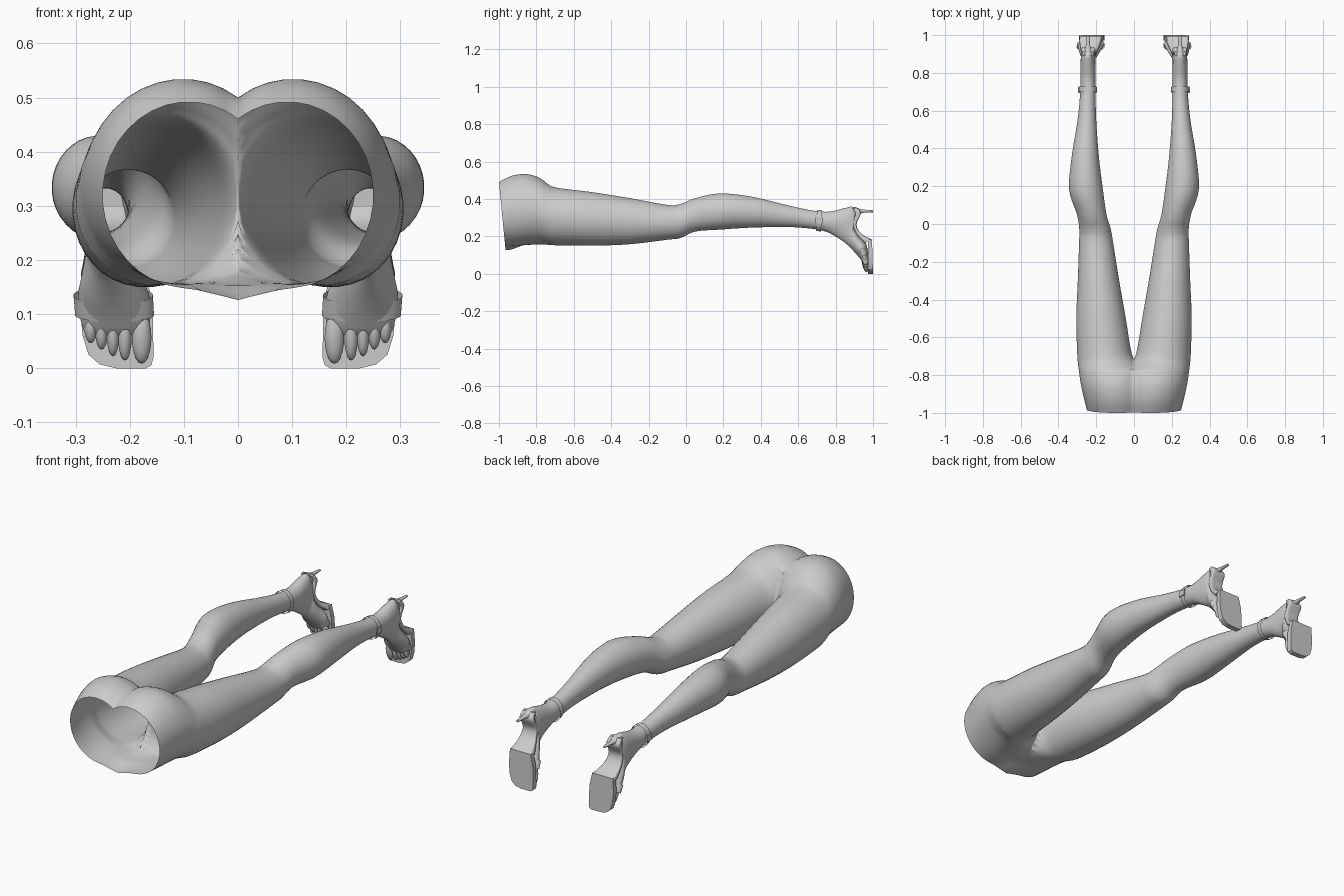
import bpy, bmesh
from math import sin, cos, pi, radians
from mathutils import Matrix, Vector

if "Cube" in bpy.data.objects:
    bpy.data.objects.remove(bpy.data.objects["Cube"])


def finish(name, bm, angle=40):
    """Turn a right-hand half into a mirrored, smooth-shaded object."""
    me = bpy.data.meshes.new(name)
    bmesh.ops.delete(bm, geom=[v for v in bm.verts if not v.link_faces], context='VERTS')
    bm.to_mesh(me)
    bm.free()
    ob = bpy.data.objects.new(name, me)
    bpy.context.collection.objects.link(ob)
    mod = ob.modifiers.new("mirror", 'MIRROR')
    mod.merge_threshold = 0.0005
    bpy.ops.object.select_all(action='DESELECT')
    ob.select_set(True)
    bpy.context.view_layer.objects.active = ob
    bpy.ops.object.shade_smooth_by_angle(angle=radians(angle))
    return ob


def smooth(rows, steps):
    """Catmull-Rom interpolation between station rows."""
    out = []
    for i in range(len(rows) - 1):
        a, b, c, d = (rows[max(0, min(len(rows) - 1, i + k))] for k in (-1, 0, 1, 2))
        for s in range(steps):
            t = s / steps
            out.append([q + .5 * t * (r - p + t * (2*p - 5*q + 4*r - e + t * (3*(q - r) + e - p)))
                        for p, q, r, e in zip(a, b, c, d)])
    return out + [list(rows[-1])]


def step01(a, b, y):
    t = max(0, min(1, (y - a) / (b - a)))
    return t * t * (3 - 2 * t)


def loft(rows, n=36, power=1, grow=0, caps=False, shape=None):
    """Loft rings; each row is y,z of the upper edge, y,z of the lower edge, inner x, outer x."""
    bm = bmesh.new()
    sp = lambda v: abs(v) ** power * (1 if v > 0 else -1)
    rings = []
    for yt, zt, yb, zb, xi, xo in rows:
        top, bot = Vector((0, yt, zt)), Vector((0, yb, zb))
        g = (top - bot).normalized() * grow
        top, bot = top + g, bot - g
        ring = []
        for j in range(n):
            a = 2 * pi * (j + .5) / n
            p = bot.lerp(top, (sp(sin(a)) + 1) / 2)
            p.x = (xi + xo) / 2 + ((xo - xi) / 2 + grow) * sp(cos(a))
            if shape:
                shape(p, a, zb)
            ring.append(bm.verts.new(p))
        rings.append(ring)
    for r, s in zip(rings, rings[1:]):
        for j in range(n):
            k = (j + 1) % n
            quad = (r[j], s[j], s[k], r[k])
            if any(v.co.x > 1e-5 for v in quad):
                bm.faces.new(quad)
    if caps:
        bm.faces.new(rings[0])
        bm.faces.new(rings[-1][::-1])
    return bm


# Hips, thigh, knee, calf: y, inner x, outer x, bottom z, top z
HIP = -.2713   # inner/outer ratio that puts the cleft on the centre plane
leg = [(-1.0, HIP*.25, .25, .148, .492), (-.93, HIP*.266, .266, .15, .525),
       (-.85, HIP*.282, .282, .155, .534), (-.78, HIP*.292, .292, .156, .512),
       (-.74, -.03, .297, .155, .482), (-.69, .01, .301, .152, .461),
       (-.5, .043, .306, .15, .437), (-.3, .078, .298, .158, .405),
       (-.1, .11, .291, .182, .369), (-.03, .122, .29, .191, .374),
       (.05, .145, .302, .226, .405), (.18, .164, .343, .236, .43),
       (.35, .185, .331, .247, .413), (.55, .2, .299, .25, .365),
       (.68, .203, .286, .24, .338)]
leg = [(y, t, y, b, i, o) for y, i, o, b, t in leg]

# Ankle, heel, arch, ball of the foot (rings turn downward)
foot = [(.77, .333, .75, .225, .203, .284), (.85, .352, .79, .205, .204, .284),
        (.893, .358, .82, .187, .205, .283), (.917, .322, .85, .166, .203, .281),
        (.90, .265, .878, .14, .195, .282), (.922, .21, .902, .115, .18, .29),
        (.962, .165, .922, .092, .163, .296), (.972, .11, .938, .072, .162, .291),
        (.972, .075, .95, .06, .168, .284)]


def hip_shape(p, a, zb):
    # Flat belly, slanted waist edge, and nothing across the centre plane
    if pi < a < radians(304):
        inner = min(1, max(0, (radians(270) - a) / radians(35)))
        if inner > 0:
            w = 1 - step01(-.85, -.73, p.y)
            flat = zb - .022 * inner * (1 - step01(-1, -.87, p.y))
            p.z += (flat - p.z) * w
    p.y += .035 * (1 - step01(-1, -.8, p.y)) * (.49 - min(.49, p.z)) / .36
    if p.x < .002:
        p.x = 0


finish("legs", loft(smooth(leg + foot, 5), shape=hip_shape), 60)

# Toes: x, tip z, half width
bm = bmesh.new()
for x, tip, w in ((.178, .008, .0185), (.209, .014, .013), (.231, .022, .012),
                  (.252, .034, .012), (.272, .046, .012)):
    h = (.105 - tip) / 2
    m = (Matrix.Translation((x, .957, tip + h)) @ Matrix.Rotation(.2, 4, 'X')
         @ Matrix.Diagonal((w, .016, h, 1)))
    bmesh.ops.create_uvsphere(bm, u_segments=14, v_segments=10, radius=1, matrix=m)
finish("toes", bm)

# Straps around the ankle and across the ball of the foot
ankle = [(.70, .335, .695, .238, .203, .285), (.728, .333, .722, .232, .203, .285)]
finish("ankle_strap", loft(ankle, grow=.007))
ball = [(.957, .148, .918, .122, .163, .298), (.972, .108, .934, .088, .161, .295)]
finish("toe_strap", loft(ball, grow=.006))

# Strap buckle on the outside of the ankle
bm = bmesh.new()
bmesh.ops.create_cube(bm, size=1, matrix=Matrix.Translation((.292, .711, .285))
                      @ Matrix.Diagonal((.008, .036, .03, 1)))
finish("buckle", bm)

# Curved shank under heel and arch
shank = [(.915, .352, .89, .35, .213, .275), (.935, .322, .905, .318, .205, .28),
         (.912, .265, .89, .267, .203, .277), (.935, .217, .915, .208, .192, .283),
         (.994, .182, .955, .165, .17, .29)]
finish("shoe_shank", loft(smooth(shank, 5), n=20, power=.4, caps=True))

# Tapering stiletto heel
heel = [(.895, .36, .90, .28, .208, .278), (.915, .354, .915, .305, .22, .267),
        (.94, .345, .94, .325, .231, .256), (1.0, .34, 1.0, .329, .237, .25)]
finish("shoe_heel", loft(smooth(heel, 4), n=16, caps=True))

# Flat platform sole, extruded from its outline
outline = [(.17, 0), (.225, 0), (.255, .007), (.276, .025), (.287, .06), (.292, .11),
           (.288, .183), (.172, .183), (.158, .12), (.156, .02), (.16, .006)]
bm = bmesh.new()
front = bm.faces.new([bm.verts.new((x, .972, z)) for x, z in outline])
ext = bmesh.ops.extrude_face_region(bm, geom=[front])
for v in ext["geom"]:
    if isinstance(v, bmesh.types.BMVert):
        v.co.y = 1.0 - .03 * v.co.z
bmesh.ops.recalc_face_normals(bm, faces=bm.faces)
finish("shoe_platform", bm, 30)
